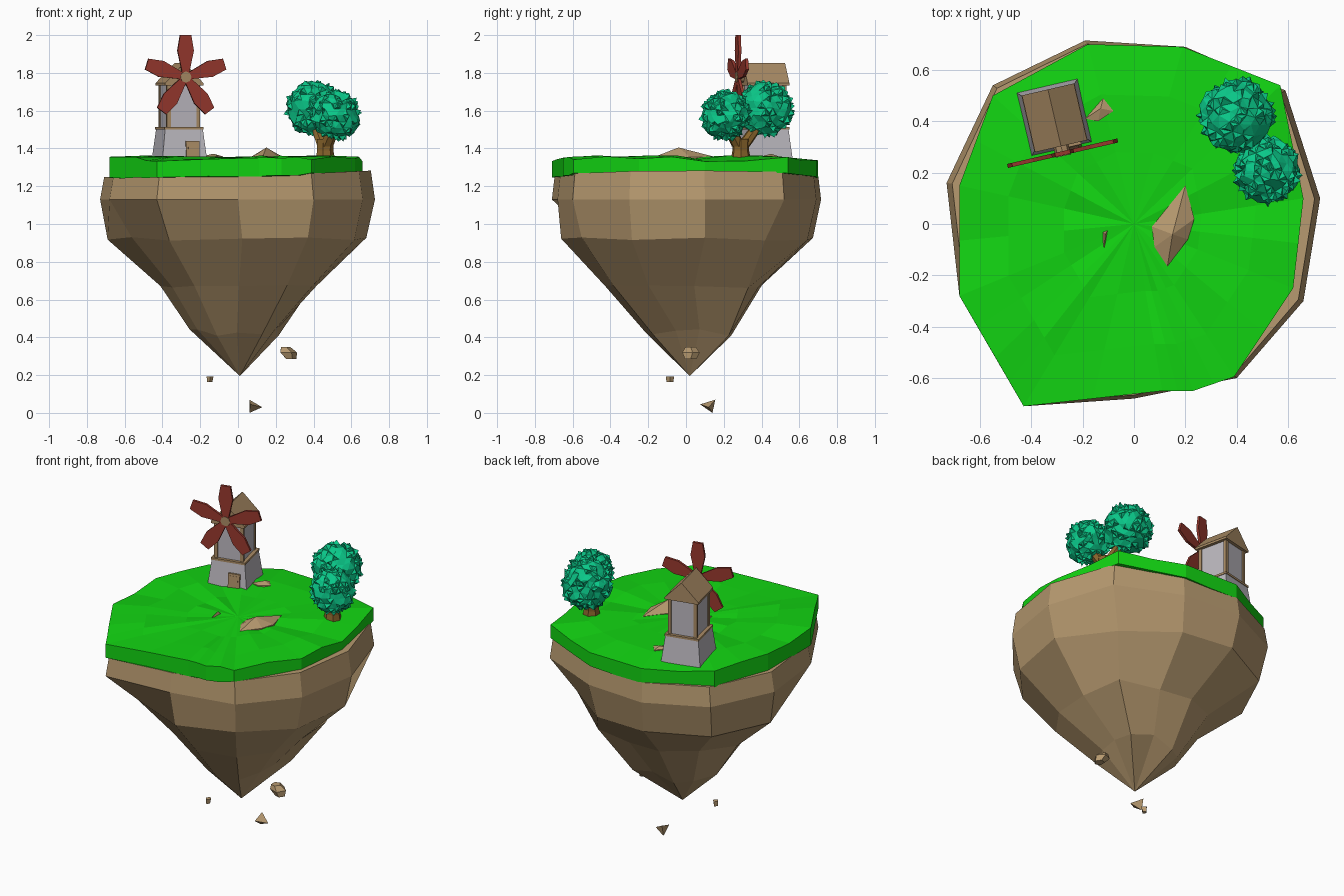
import bpy, bmesh, random
from math import sin, cos, pi, radians
from mathutils import Matrix, Vector

if "Cube" in bpy.data.objects:
    bpy.data.objects.remove(bpy.data.objects["Cube"])

random.seed(4)
I = Matrix.Identity(4)


def material(name, rgb):
    m = bpy.data.materials.new(name)
    m.diffuse_color = (*rgb, 1)
    m.use_nodes = True
    m.node_tree.nodes["Principled BSDF"].inputs["Base Color"].default_value = m.diffuse_color
    return m


GRASS = material("grass", (0.006, 0.66, 0.006))
ROCK = material("rock", (0.47, 0.32, 0.16))
WOOD = material("wood", (0.40, 0.26, 0.13))
BARK = material("bark", (0.25, 0.13, 0.025))
LEAF = material("leaf", (0.003, 0.58, 0.25))
RED = material("red", (0.31, 0.04, 0.027))
STONE = material("stone", (0.5, 0.48, 0.52))


def finish(name, bm, mat, M=I):
    bmesh.ops.recalc_face_normals(bm, faces=bm.faces)
    me = bpy.data.meshes.new(name)
    bm.to_mesh(me)
    bm.free()
    me.transform(M)
    me.materials.append(mat)
    ob = bpy.data.objects.new(name, me)
    bpy.context.collection.objects.link(ob)
    return ob


def loft(name, rings, mat, M=I):
    """Skin rings of equal count; a ring of one point makes a tip, other ends are capped."""
    bm = bmesh.new()
    vs = [[bm.verts.new(p) for p in r] for r in rings]
    for a, b in zip(vs, vs[1:]):
        n = len(a)
        for i in range(n):
            j = (i + 1) % n
            if len(b) == 1:
                bm.faces.new((a[i], a[j], b[0]))
            else:
                bm.faces.new((a[i], a[j], b[j], b[i]))
    for end in (vs[0], vs[-1]):
        if len(end) > 2:
            bm.faces.new(end)
    return finish(name, bm, mat, M)


def rect(w, d, z, x=0, y=0):
    return [(x + sx * w / 2, y + sy * d / 2, z)
            for sx, sy in ((-1, -1), (1, -1), (1, 1), (-1, 1))]


def jit(a):
    return random.uniform(-a, a)


# Rock body: one irregular outline, scaled down ring by ring to the tip
outline = [(-.73, .16), (-.55, .54), (-.19, .715), (.2, .69), (.59, .52), (.725, .1),
           (.66, -.3), (.4, -.6), (0, -.68), (-.43, -.71), (-.68, -.28)]
rings = [[(x * .97, y * .98, 1.25 + .045 * max(0, x)) for x, y in outline],
         [(x, y, 1.13) for x, y in outline]]
# Below the rim some corners are worn back
low = list(outline)
low[8], low[9], low[10] = (.02, -.7), (-.39, -.52), (-.6, -.25)
for z, s, dx, dy, j, corner in ((.92, .93, -.005, 0, .012, (.52, .46)),
                                (.68, .59, .005, -.02, .02, (.66, .57)),
                                (.43, .31, -.01, .02, .022, (.69, .6))):
    low[4] = corner
    rings.append([(x * s + dx + jit(j), y * s + dy + jit(j), z + jit(j)) for x, y in low])
rings.append([(.01, .02, .195)])
loft("island_rock", rings, ROCK)

# Grass slab with gently uneven top; each outline edge is split once
edge = [(-.68, .15), (-.55, .5), (-.18, .70), (.19, .69), (.57, .54), (.66, .1), (.62, -.25),
        (.39, -.595), (.23, -.65), (.11, -.65), (-.43, -.71), (-.54, -.52), (-.68, -.28)]
split = []
for (ax, ay), (bx, by) in zip(edge, edge[1:] + edge[:1]):
    split += [(ax, ay), ((ax + bx) / 2, (ay + by) / 2)]
g = [[(x, y, 1.247 + .045 * max(0, x) + jit(.006)) for x, y in split]]
for s, z, j in ((1, 1.344, .014), (.72, 1.353, .011), (.4, 1.35, .01)):
    g.append([(x * s, y * s, z + jit(j)) for x, y in split])
g.append([(0, 0, 1.352)])
loft("grass_top", g, GRASS)

# Rocks poking out of the grass
big = [(.07, -.01), (.2, .15), (.235, .02), (.21, -.06), (.13, -.165), (.08, -.09)]
loft("surface_rock", [[(x, y, 1.335) for x, y in big], [(x, y, 1.356) for x, y in big],
                      [(.15, -.04, 1.405)]], ROCK)
back = [(-.19, .41), (-.12, .49), (-.08, .44), (-.14, .40)]
loft("surface_rock_back", [[(x, y, 1.335) for x, y in back], [(x, y, 1.358) for x, y in back],
                           [(-.13, .45, 1.372)]], ROCK)
loft("surface_rock_small", [[(-.125, -.03, 1.345), (-.10, -.02, 1.345), (-.118, -.11, 1.345)],
                            [(-.112, -.04, 1.37)]], ROCK)

# Loose fragments floating below the tip
loft("fragment_large", [
    [(.28 + .03 * cos(a), .025 + .032 * sin(a), .285) for a in (0, 1.3, 2.5, 3.8, 5)],
    [(.265 + .048 * cos(a), .025 + .048 * sin(a), .32) for a in (.2, 1.4, 2.6, 3.7, 5.1)],
    [(.25 + .028 * cos(a), .025 + .03 * sin(a), .348) for a in (0, 1.3, 2.5, 3.8, 5)]], ROCK)
loft("fragment_small", [
    [(-.15 + .014 * cos(a), -.085 + .018 * sin(a), .163) for a in (0, 1.6, 3.1, 4.7)],
    [(-.148 + .018 * cos(a), -.085 + .022 * sin(a), .193) for a in (0, 1.6, 3.1, 4.7)]], ROCK)
loft("fragment_low", [[(.06, .14, 0), (.128, .12, .03), (.065, .075, .045)],
                      [(.06, .155, .07)]], ROCK)

# Windmill, built around its own axis then turned about 13 degrees
MILL = Matrix.Translation((-.31, .415, 1.35)) @ Matrix.Rotation(radians(13), 4, 'Z')
loft("mill_base", [rect(.245, .255, -.02), rect(.205, .215, .15)], STONE, MILL)
loft("mill_ledge", [rect(.212, .222, .15), rect(.212, .222, .163)], WOOD, MILL)
loft("mill_tower", [rect(.168, .185, .163), rect(.168, .185, .39)], STONE, MILL)
for sx in (-1, 1):
    for sy in (-1, 1):
        x, y = sx * .08, sy * .089
        loft("mill_corner_post", [rect(.02, .02, .163, x, y), rect(.02, .02, .39, x, y)],
             WOOD, MILL)
gable = [(-.104, .383), (.104, .383), (.104, .396), (0, .503), (-.104, .396)]
loft("mill_roof", [[(x, y, z) for x, z in gable] for y in (-.115, .112)], WOOD, MILL)
# Door with frame, leaning with the base wall
lean = [(-.128, -.01), (-.118, .09)]
loft("door_frame", [rect(.072, .014, z, .043, y) for y, z in lean], WOOD, MILL)
loft("door", [rect(.05, .018, z * .85, .043, y) for y, z in lean], WOOD, MILL)

# Hub and five blades
HUB = MILL @ Matrix.Translation((0, -.143, .428))
loft("mill_hub", [[(.03 * cos(k * pi / 4), y, .03 * sin(k * pi / 4)) for k in range(8)]
                  for y in (-.011, .04)], WOOD, HUB)
blade = [(-.016, .01), (-.044, .14), (-.03, .222), (.03, .222), (.044, .14), (.016, .01)]
for k in range(5):
    loft("mill_blade", [[(x, y, z) for x, z in blade] for y in (-.008, .008)], RED,
         HUB @ Matrix.Rotation(2 * pi * k / 5, 4, 'Y'))


# Tree: forked trunk and two spiky crowns
def limb(name, pts, n=7):
    loft(name, [[(x + r * cos(2 * pi * k / n), y + r * sin(2 * pi * k / n), z)
                 for k in range(n)] for x, y, z, r in pts], BARK)


limb("tree_trunk", [(.46, .29, 1.33, .056), (.46, .29, 1.39, .045), (.46, .29, 1.45, .048)])
limb("tree_branch_back", [(.455, .3, 1.41, .038), (.43, .35, 1.48, .036), (.40, .41, 1.58, .02)])
limb("tree_branch_front", [(.465, .28, 1.41, .038), (.49, .25, 1.47, .036), (.52, .21, 1.55, .02)])


def crown(name, c, r):
    bm = bmesh.new()
    bmesh.ops.create_icosphere(bm, subdivisions=3, radius=r)
    # a share of the faces is raised to small spikes
    picked = [f for f in bm.faces if random.random() < .45]
    tips = set(bmesh.ops.poke(bm, faces=picked)["verts"])
    for v in bm.verts:
        v.co *= random.uniform(1.0, 1.14) if v in tips else random.uniform(.89, 1.03)
        v.co += Vector((jit(.04), jit(.04), jit(.04))) * r
    finish(name, bm, LEAF, Matrix.Translation(c))


crown("tree_crown_large", (.40, .42, 1.61), .144)
crown("tree_crown_small", (.52, .208, 1.575), .128)
